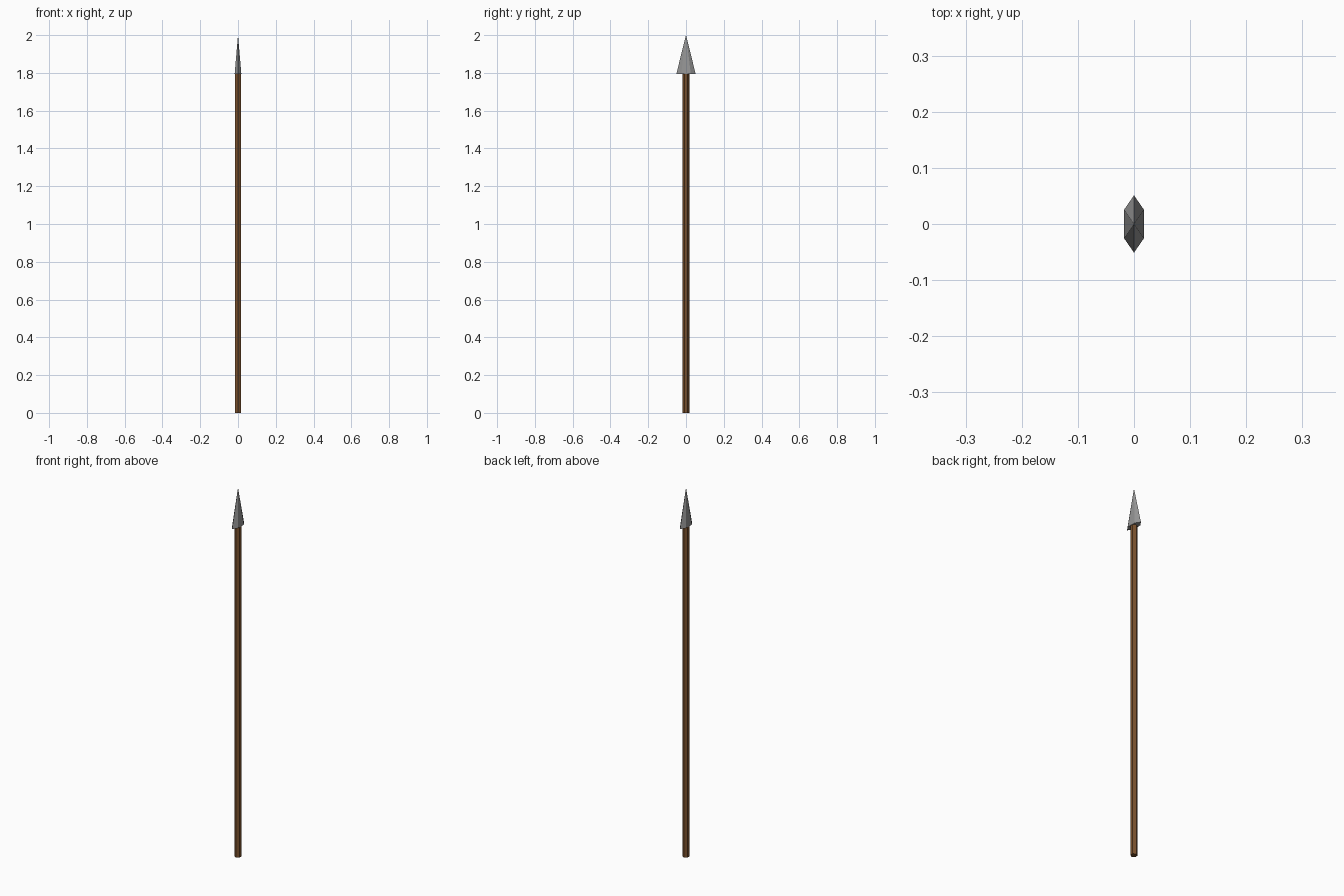
import bpy, bmesh, math

if "Cube" in bpy.data.objects:
    bpy.data.objects.remove(bpy.data.objects["Cube"])


def hex_prism(name, radius, z0, z1, flatten=1.0, pointed=False):
    """Six-sided prism or spike with corners on the +y and -y axis."""
    bm = bmesh.new()

    def ring(z):
        return [bm.verts.new((radius * flatten * math.sin(a), radius * math.cos(a), z))
                for a in (math.tau * i / 6 for i in range(6))]

    base = ring(z0)
    bm.faces.new(base)
    if pointed:
        tip = bm.verts.new((0, 0, z1))
    else:
        top = ring(z1)
        bm.faces.new(top)
    for i in range(6):
        j = (i + 1) % 6
        bm.faces.new((base[i], base[j], tip) if pointed
                     else (base[i], base[j], top[j], top[i]))
    bmesh.ops.recalc_face_normals(bm, faces=bm.faces)
    mesh = bpy.data.meshes.new(name)
    bm.to_mesh(mesh)
    bm.free()
    ob = bpy.data.objects.new(name, mesh)
    bpy.context.collection.objects.link(ob)
    return ob


# Wooden shaft
shaft = hex_prism("shaft", 0.0175, 0.0, 1.8)
wood = bpy.data.materials.new("wood")
wood.diffuse_color = (0.19, 0.08, 0.025, 1)
wood.use_nodes = True
wood.node_tree.nodes["Principled BSDF"].inputs["Base Color"].default_value = wood.diffuse_color
shaft.data.materials.append(wood)

# Flattened six-sided metal point
head = hex_prism("spear_head", 0.051, 1.795, 2.0, flatten=0.4, pointed=True)
steel = bpy.data.materials.new("steel")
steel.diffuse_color = (0.3, 0.3, 0.3, 1)
steel.use_nodes = True
steel.node_tree.nodes["Principled BSDF"].inputs["Base Color"].default_value = steel.diffuse_color
head.data.materials.append(steel)
